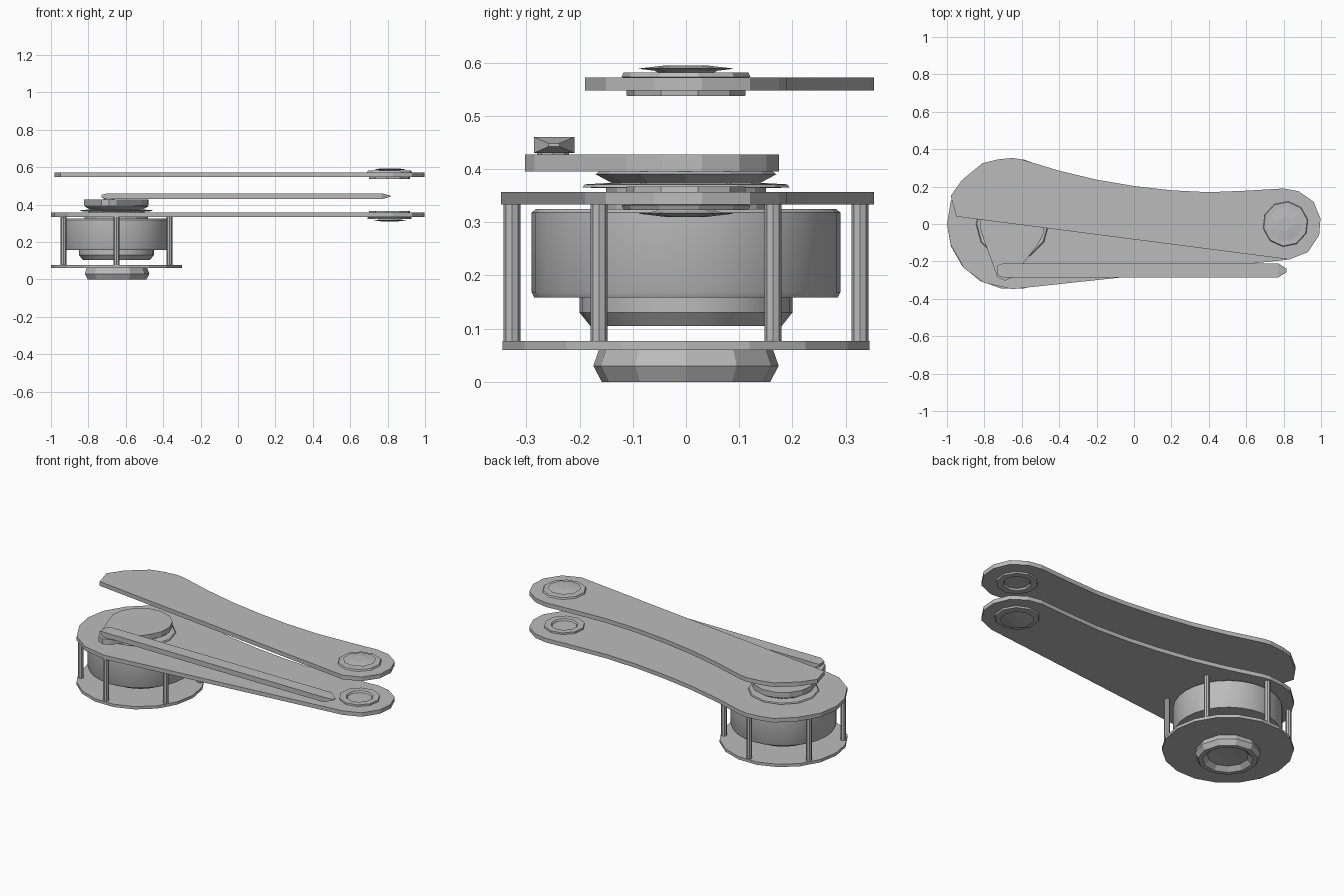
import bpy, bmesh, math

if "Cube" in bpy.data.objects:
    bpy.data.objects.remove(bpy.data.objects["Cube"])

grey = bpy.data.materials.new("plain grey")
grey.diffuse_color = (0.5, 0.5, 0.5, 1)
grey.use_nodes = True
grey.node_tree.nodes["Principled BSDF"].inputs["Base Color"].default_value = grey.diffuse_color
MX = -0.65   # motor axis
PX = 0.81    # pivot axis


def finish(name, bm, smooth=False):
    bmesh.ops.recalc_face_normals(bm, faces=bm.faces)
    me = bpy.data.meshes.new(name)
    bm.to_mesh(me)
    bm.free()
    me.materials.append(grey)
    ob = bpy.data.objects.new(name, me)
    bpy.context.collection.objects.link(ob)
    if smooth:
        bpy.ops.object.select_all(action='DESELECT')
        ob.select_set(True)
        bpy.context.view_layer.objects.active = ob
        bpy.ops.object.shade_smooth_by_angle(angle=math.radians(30))
    return ob


def loft(name, rings, smooth=False):
    """Skin between equal-length rings and cap both ends."""
    bm = bmesh.new()
    vs = [[bm.verts.new(p) for p in ring] for ring in rings]
    n = len(rings[0])
    for a, b in zip(vs, vs[1:]):
        for i in range(n):
            j = (i + 1) % n
            bm.faces.new((a[i], a[j], b[j], b[i]))
    bm.faces.new(vs[0])
    bm.faces.new(vs[-1])
    return finish(name, bm, smooth)


def plate(name, outline, z0, z1):
    return loft(name, [[(x, y, z) for x, y in outline] for z in (z0, z1)])


def lathe(name, cx, cy, profile, n, smooth=False, turn=0.0):
    ang = [turn + 2 * math.pi * i / n for i in range(n)]
    return loft(name, [[(cx + r * math.cos(a), cy + r * math.sin(a), z) for a in ang]
                       for r, z in profile], smooth)


# Arm outlines: shared concave back edge and rounded pivot end
back = [(-0.81, 0.325), (-0.73, 0.345), (-0.65, 0.353), (-0.6, 0.345), (-0.4, 0.285),
        (-0.2, 0.237), (0, 0.203), (0.2, 0.18), (0.4, 0.17), (0.6, 0.178),
        (0.8, 0.19), (0.88, 0.175), (0.96, 0.12), (0.997, 0.03), (0.99, -0.06),
        (0.93, -0.15), (0.83, -0.19)]
motor_end = [(-0.65, -0.348), (-0.8, -0.315), (-0.91, -0.235), (-0.98, -0.11),
             (-1, 0), (-0.98, 0.12), (-0.91, 0.235)]
plate("lower_arm", back + motor_end, 0.333, 0.357)
plate("upper_arm", back + [(-0.95, 0.04), (-0.98, 0.15), (-0.92, 0.235)], 0.547, 0.572)

# Motor cage: base plate and six pillars
lathe("base_plate", MX, 0, [(0.35, 0.06), (0.35, 0.077)], 18)
for i in range(6):
    a = math.radians(30 + 60 * i)
    lathe("pillar", MX + 0.327 * math.cos(a), 0.327 * math.sin(a),
          [(0.016, 0.075), (0.016, 0.335)], 8)

# Motor drum with stepped underside
lathe("motor_drum", MX, 0, [(0.18, 0.105), (0.2, 0.13), (0.2, 0.158), (0.285, 0.158),
                            (0.29, 0.168), (0.29, 0.318), (0.282, 0.325)], 28, True)
lathe("drum_cap", MX, 0, [(0.17, 0.32), (0.17, 0.334)], 14)

# Bottom hub with hollow underside
lathe("bottom_hub", MX, 0, [(0.05, 0.03), (0.11, 0.025), (0.135, 0.0), (0.16, 0.0),
                            (0.176, 0.03), (0.165, 0.061)], 11)

# Output shaft, collar and lever
lathe("shaft_neck", MX, 0, [(0.15, 0.355), (0.15, 0.364), (0.195, 0.365), (0.19, 0.371),
                            (0.14, 0.374), (0.17, 0.39), (0.16, 0.397)], 12)
lever = [(MX + 0.175 * math.cos(math.radians(a)), 0.175 * math.sin(math.radians(a)))
         for a in range(-40, 211, 25)]
plate("lever", lever + [(-0.73, -0.285), (-0.69, -0.303), (-0.65, -0.285)], 0.395, 0.427)
lathe("link_pin", -0.69, -0.25, [(0.03, 0.42), (0.03, 0.435)], 8)

# Link rod with tapered ends: x, half width, half height
rod = []
for x, w, h in [(-0.73, 0.025, 0.007), (-0.7, 0.038, 0.015),
                (0.77, 0.038, 0.015), (0.815, 0.01, 0.003)]:
    rod.append([(x, -0.248 + sy * w, 0.445 + sz * h)
                for sy, sz in ((-1, -1), (1, -1), (1, 1), (-1, 1))])
loft("link_rod", rod)

# Pivot bearings, mirrored: cap outside, open socket facing the other arm
for name, mid, s in (("upper", 0.5595, 1), ("lower", 0.345, -1)):
    lathe(name + "_bearing", PX, 0,
          [(0.06, mid + s * 0.005), (0.075, mid - s * 0.022), (0.112, mid - s * 0.022),
           (0.115, mid + s * 0.012), (0.122, mid + s * 0.013), (0.118, mid + s * 0.022)],
          10, turn=0.2)
    lathe(name + "_bearing_cap", PX, 0,
          [(0.05, mid + s * 0.02), (0.06, mid + s * 0.025),
           (0.092, mid + s * 0.029), (0.04, mid + s * 0.035)], 9)
